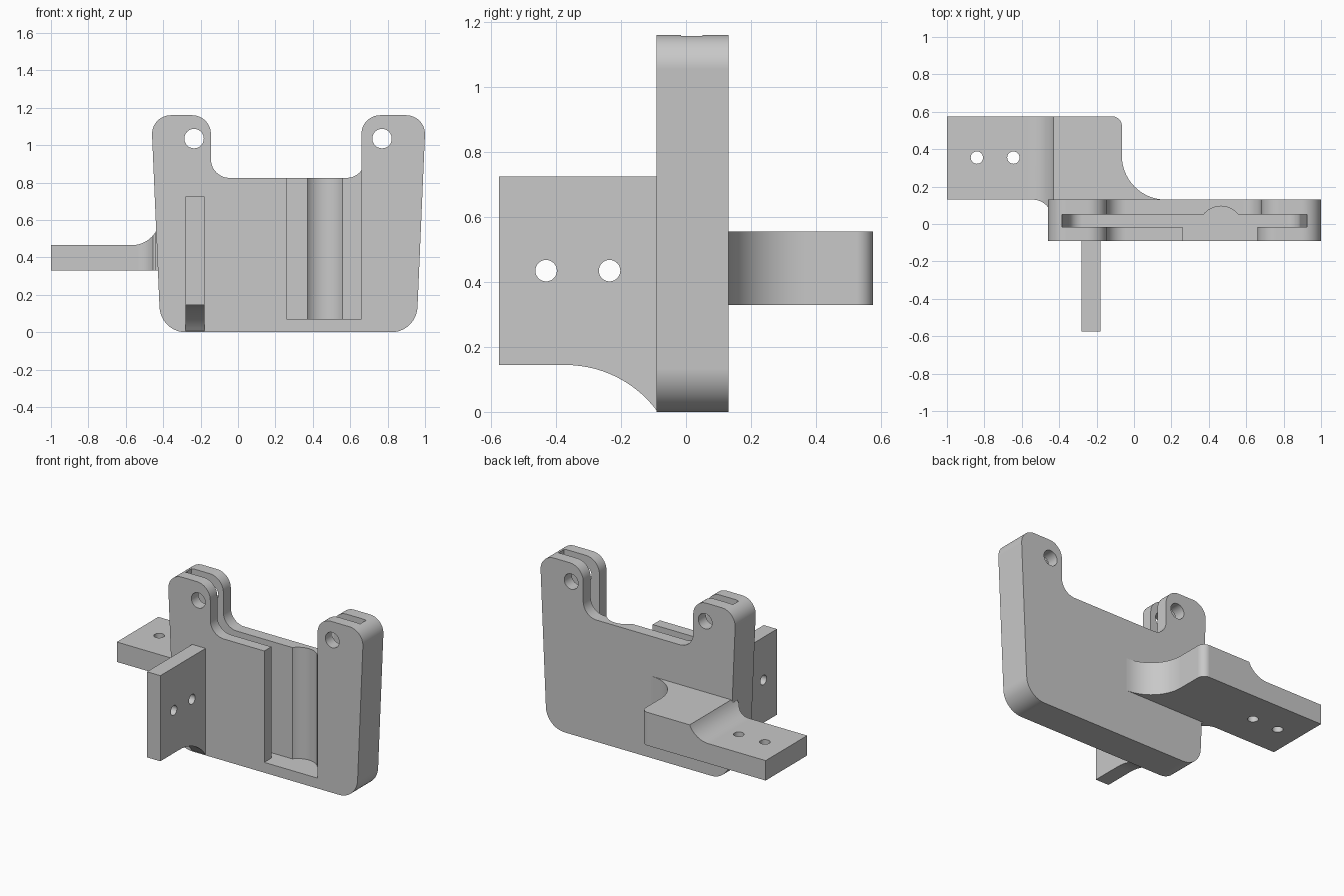
import bpy, bmesh
from math import sin, cos, tan, radians
from mathutils import Vector

if "Cube" in bpy.data.objects:
    bpy.data.objects.remove(bpy.data.objects["Cube"])

grey = bpy.data.materials.new("plain grey")
grey.use_nodes = True
grey.diffuse_color = (0.58, 0.58, 0.58, 1)
grey.node_tree.nodes["Principled BSDF"].inputs["Base Color"].default_value = grey.diffuse_color


def arc(cx, cy, r, start, end, steps=14):
    angles = [radians(start + (end - start) * i / steps) for i in range(steps + 1)]
    return [(cx + r * cos(a), cy + r * sin(a)) for a in angles]


def rounded(corners):
    """Polygon from (x, y, radius) corners, with each corner filleted."""
    pts = []
    for i, (x, y, r) in enumerate(corners):
        p = Vector((x, y))
        if not r:
            pts.append((x, y))
            continue
        a = (Vector(corners[i - 1][:2]) - p).normalized()
        b = (Vector(corners[(i + 1) % len(corners)][:2]) - p).normalized()
        half = a.angle(b) / 2
        centre = p + (a + b).normalized() * (r / sin(half))
        first = (p + a * (r / tan(half)) - centre).normalized()
        last = (p + b * (r / tan(half)) - centre).normalized()
        sweep = first.angle(last)
        for k in range(13):
            t = sweep * k / 12
            v = (first * sin(sweep - t) + last * sin(t)) / sin(sweep)
            pts.append(tuple(centre + v * r))
    return pts


def prism(name, pts, axis, low, high):
    """Extrude a 2D outline along the given axis."""
    place = {"x": lambda u, v, w: (w, u, v),
             "y": lambda u, v, w: (u, w, v),
             "z": lambda u, v, w: (u, v, w)}[axis]
    bm = bmesh.new()
    lo = [bm.verts.new(place(u, v, low)) for u, v in pts]
    hi = [bm.verts.new(place(u, v, high)) for u, v in pts]
    bm.faces.new(lo)
    bm.faces.new(hi)
    for i in range(len(pts)):
        bm.faces.new((lo[i - 1], lo[i], hi[i], hi[i - 1]))
    bmesh.ops.recalc_face_normals(bm, faces=bm.faces)
    mesh = bpy.data.meshes.new(name)
    bm.to_mesh(mesh)
    bm.free()
    mesh.materials.append(grey)
    obj = bpy.data.objects.new(name, mesh)
    bpy.context.collection.objects.link(obj)
    return obj


def combine(obj, other, operation="DIFFERENCE"):
    """Apply a boolean and discard the helper."""
    mod = obj.modifiers.new("boolean", "BOOLEAN")
    mod.operation, mod.solver, mod.object = operation, "EXACT", other
    bpy.context.view_layer.update()
    graph = bpy.context.evaluated_depsgraph_get()
    mesh = bpy.data.meshes.new_from_object(obj.evaluated_get(graph))
    obj.modifiers.clear()
    obj.data = mesh
    bpy.data.objects.remove(other)


def drill(obj, axis, u, v, r):
    combine(obj, prism("drill", arc(u, v, r, 0, 360, 32)[:-1], axis, -2, 2))


def plate_outline(notch_right):
    return rounded([(-0.414, 0, 0.14), (0.954, 0, 0.14), (1.004, 1.16, 0.1),
                    (notch_right, 1.16, 0.1), (notch_right, 0.825, 0.1),
                    (-0.145, 0.825, 0.1), (-0.145, 1.16, 0.1), (-0.464, 1.16, 0.1)])


# Main plate with two lugs: front and back layers
plate = prism("main_plate", plate_outline(0.68), "y", -0.015, 0.13)
combine(plate, prism("front_layer", plate_outline(0.66), "y", -0.09, -0.015), "UNION")

# Slot open at the top, front window, round groove and lug holes
slot = rounded([(-0.345, 0.07, 0.07), (0.885, 0.07, 0.07), (0.93, 1.3, 0), (-0.39, 1.3, 0)])
combine(plate, prism("slot", slot, "y", -0.015, 0.05))
window = [(0.26, 0.07), (0.66, 0.07), (0.66, 1.0), (0.26, 1.0)]
combine(plate, prism("window", window, "y", -0.3, 0.01))
combine(plate, prism("groove", arc(0.465, -0.024, 0.119, 0, 360, 64)[:-1], "z", 0.07, 1.0))
for x in (-0.235, 0.77):
    drill(plate, "y", x, 1.035, 0.052)

# Front tab with a curved lower brace
tab = prism("front_tab", [(-0.09, 0.725), (-0.575, 0.725), (-0.575, 0.145)]
            + arc(-0.37, -0.205, 0.35, 90, 37), "x", -0.28, -0.18)
for y in (-0.43, -0.235):
    drill(tab, "x", y, 0.435, 0.033)

# Rear side arm with filleted root, stepped down toward its end
plan = ([(-1, 0.13)] + arc(-0.54, 0.03, 0.1, 90, 30) + [(-0.44, 0.08), (-0.44, 0.13)]
        + arc(0.17, 0.365, 0.235, 270, 180) + arc(-0.115, 0.525, 0.05, 0, 90) + [(-1, 0.575)])
arm = prism("side_arm", plan, "z", 0.33, 0.555)
step = [(-1.1, 0.465)] + arc(-0.57, 0.619, 0.154, 270, 335) + [(-0.43, 0.7), (-1.1, 0.7)]
combine(arm, prism("step", step, "y", -0.2, 0.8))
for x in (-0.84, -0.645):
    drill(arm, "z", x, 0.355, 0.033)

# Smooth the curved faces and keep flat faces crisp
for obj in (plate, tab, arm):
    bpy.ops.object.select_all(action="DESELECT")
    obj.select_set(True)
    bpy.context.view_layer.objects.active = obj
    bpy.ops.object.shade_smooth_by_angle(angle=radians(25))
    weighted = obj.modifiers.new("weighted normals", "WEIGHTED_NORMAL")
    weighted.keep_sharp = True
